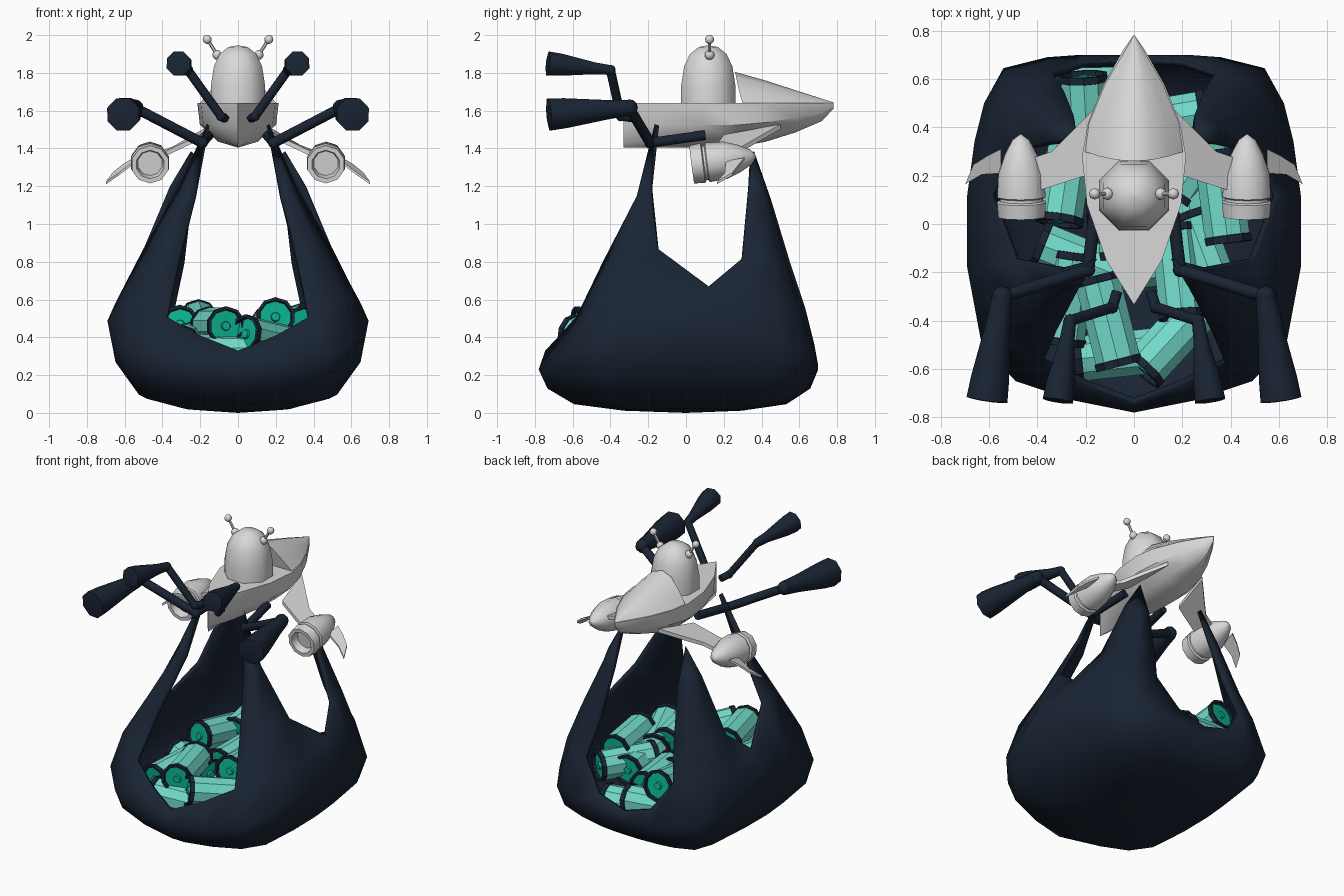
import bpy, bmesh, math
from mathutils import Vector

if "Cube" in bpy.data.objects:
    bpy.data.objects.remove(bpy.data.objects["Cube"])

def material(name, col):
    m = bpy.data.materials.new(name)
    m.diffuse_color = (*col, 1)
    m.use_nodes = True
    m.node_tree.nodes["Principled BSDF"].inputs["Base Color"].default_value = m.diffuse_color
    return m

GREY = material("light grey", (0.69, 0.69, 0.69))
NAVY = material("dark navy", (0.010, 0.018, 0.034))
TEAL = material("pale teal", (0.17, 0.71, 0.60))
GREEN = material("deep green", (0.003, 0.44, 0.28))

def finish(name, bm, mats, smooth=None):
    bmesh.ops.remove_doubles(bm, verts=bm.verts, dist=0.0005)
    bmesh.ops.recalc_face_normals(bm, faces=bm.faces)
    me = bpy.data.meshes.new(name)
    bm.to_mesh(me)
    bm.free()
    for m in mats:
        me.materials.append(m)
    ob = bpy.data.objects.new(name, me)
    bpy.context.collection.objects.link(ob)
    if smooth:
        bpy.ops.object.select_all(action='DESELECT')
        ob.select_set(True)
        bpy.context.view_layer.objects.active = ob
        bpy.ops.object.shade_smooth_by_angle(angle=math.radians(smooth))
    return ob

def loft(name, rings, mats, smooth=None, seg_mats=None, cap_mat=0):
    """Skin closed rings of points; seg_mats picks a slot per ring gap."""
    bm = bmesh.new()
    vs = [[bm.verts.new(p) for p in r] for r in rings]
    n = len(vs[0])
    for k, (a, b) in enumerate(zip(vs, vs[1:])):
        for i in range(n):
            f = bm.faces.new((a[i], a[(i + 1) % n], b[(i + 1) % n], b[i]))
            if seg_mats:
                f.material_index = seg_mats[k]
    for end in (vs[0], vs[-1]):
        bm.faces.new(end).material_index = cap_mat
    bmesh.ops.dissolve_degenerate(bm, edges=bm.edges, dist=0.0004)
    return finish(name, bm, mats, smooth)

def ring(c, axis, r, n):
    q = Vector(axis).to_track_quat('Z', 'Y')
    return [Vector(c) + q @ Vector((r * math.cos(a), r * math.sin(a), 0))
            for a in (2 * math.pi * (i + 0.5) / n for i in range(n))]

def lathe(name, start, axis, prof, n, mats, smooth=None, seg_mats=None, cap_mat=0):
    """Turn a (radius, distance) profile round an axis."""
    d = Vector(axis).normalized()
    return loft(name, [ring(Vector(start) + d * t, d, max(r, 0.001), n) for r, t in prof],
                mats, smooth, seg_mats, cap_mat)

def rod(name, a, b, r0, r1, n, mat, smooth=50):
    d = Vector(b) - Vector(a)
    return lathe(name, a, d, [(r0, 0), (r1, d.length)], n, [mat], smooth)

def ball(name, c, r, mat):
    bm = bmesh.new()
    bmesh.ops.create_uvsphere(bm, u_segments=8, v_segments=6, radius=r)
    bmesh.ops.translate(bm, verts=bm.verts, vec=c)
    return finish(name, bm, [mat], 60)

# hull: V-bottomed boat sections (y, half width, keel height)
T = 1.64
rings = []
for y, w, k in [(-.33, .003, 1.405), (-.15, .115, 1.405), (.08, .195, 1.405), (.28, .215, 1.41),
                (.42, .19, 1.435), (.58, .125, 1.485), (.72, .045, 1.545), (.78, .003, 1.61)]:
    half = [(w, T), (w * .94, k + .5 * (T - k)), (w * .5, k + .12 * (T - k))]
    rings.append([(x, y, z) for x, z in half] + [(0, y, k)] + [(-x, y, z) for x, z in half[::-1]])
loft("hull", rings, [GREY], 35)

# raised rear cowl on the deck, its front edge bowed
rings = []
for y, w, h in [(.26, .205, .165), (.42, .188, .12), (.58, .122, .068), (.78, .003, .004)]:
    half = [(w, T - .003), (w * .7, T + .42 * h), (w * .35, T + .85 * h)]
    bow = .04 if y < .3 else 0
    rings.append([(x, y + bow * (x / w) ** 2, z) for x, z in half] + [(0, y, T + h)]
                 + [(-x, y + bow * (x / w) ** 2, z) for x, z in half[::-1]])
loft("rear_cowl", rings, [GREY], 50)

# domed head
lathe("head_dome", (0, .118, 1.635), (0, 0, 1),
      [(.157, 0), (.155, .10), (.138, .20), (.105, .265), (.055, .302), (0, .311)], 8, [GREY], 50)

for s, side in ((-1, "left"), (1, "right")):
    # antenna
    ball(f"{side}_antenna_base", (s * .11, .125, 1.895), .026, GREY)
    rod(f"{side}_antenna_stem", (s * .11, .125, 1.895), (s * .16, .125, 1.975), .009, .009, 6, GREY)
    ball(f"{side}_antenna_tip", (s * .163, .125, 1.977), .024, GREY)

    # engine pod with recessed intake and a groove behind the lip
    lathe(f"{side}_engine", (s * .465, .03, 1.315), (s * .01, 1, .13),
          [(0, .05), (.066, .05), (.076, 0), (.101, 0), (.106, .06), (.093, .066), (.093, .078),
           (.105, .084), (.099, .18), (.072, .255), (.037, .32), (0, .345)], 10, [GREY], 40)

    # wing from hull to engine, then the swept outer winglet
    def plate(name, pts, h):
        loft(name, [[(s * x, y, z + d) for x, y, z in pts] for d in (-h, h)], [GREY])
    plate(f"{side}_wing", [(.14, .50, 1.515), (.20, .20, 1.46), (.42, .13, 1.355),
                           (.43, .27, 1.365), (.34, .30, 1.40)], .013)
    plate(f"{side}_winglet", [(.55, .31, 1.345), (.55, .21, 1.325), (.63, .205, 1.265),
                              (.698, .165, 1.218), (.665, .245, 1.265), (.61, .28, 1.31)], .007)

    # jointed arms ending in flared barrels
    for lvl, pts, r, r0, r1 in [
            ("upper", [(.07, -.28, 1.56), (.09, -.345, 1.57), (.265, -.40, 1.815), (.315, -.73, 1.85)],
             .024, .028, .068),
            ("lower", [(.155, .10, 1.47), (.19, -.19, 1.43), (.545, -.30, 1.615), (.608, -.725, 1.58)],
             .028, .045, .092)]:
        p = [Vector((s * x, y, z)) for x, y, z in pts]
        for i in (0, 1):
            rod(f"{side}_{lvl}_arm_{i + 1}", p[i], p[i + 1], r, r, 8, NAVY)
        ball(f"{side}_{lvl}_arm_joint", p[1], r * 1.1, NAVY)
        ball(f"{side}_{lvl}_arm_elbow", p[2], r0, NAVY)
        d = p[3] - p[2]
        L = d.length
        lathe(f"{side}_{lvl}_barrel", p[2], d,
              [(r0, 0), (r0 * 1.2, L * .25), (r1 * .93, L * .8), (r1, L), (r1 * .8, L + .004)],
              8, [NAVY], 45)

# sack: columns from front to back, widest point first, then up to the rim or strap tip
F, B = (.165, -.165, 1.53), (.25, .36, 1.385)
half = [
    [(0, -.78, .23), (0, -.745, .33)],
    [(.25, -.73, .25), (.20, -.67, .41)],
    [(.49, -.65, .30), (.38, -.58, .51), (.32, -.44, .80), (.225, -.26, 1.15), F],
    [(.63, -.50, .37), (.57, -.45, .60), (.44, -.37, .85), (.295, -.26, 1.15), F],
    [(.69, -.18, .48), (.63, -.17, .60), (.50, -.15, .87), (.31, -.19, 1.20), F],
    [(.69, .12, .49), (.65, .12, .58), (.60, .12, .67)],
    [(.66, .34, .45), (.61, .32, .60), (.52, .30, .82), (.36, .34, 1.20), B],
    [(.62, .50, .37), (.57, .49, .58), (.48, .46, .82), (.345, .41, 1.15), B],
    [(.54, .645, .31), (.49, .58, .58), (.39, .52, .82), (.31, .44, 1.13), B],
    [(.36, .69, .27), (.34, .63, .56), (.29, .55, .80), (.25, .45, 1.13), B],
    [(.22, .70, .25), (.20, .68, .36)],
    [(0, .70, .23), (0, .69, .30)]]
cols = half + [[(-x, y, z) for x, y, z in c] for c in half[-2:0:-1]]
bm = bmesh.new()
grid = []
for c in cols:
    x, y, z = c[0]
    low = [(x * k, y * k, z * h) for k, h in ((.42, .05), (.76, .2), (.94, .56))]
    grid.append([bm.verts.new(p) for p in low + c])
base = bm.verts.new((0, 0, 0))
for i, a in enumerate(grid):
    b = grid[(i + 1) % len(grid)]
    bm.faces.new((base, b[0], a[0]))
    for j in range(min(len(a), len(b)) - 1):
        bm.faces.new((a[j], b[j], b[j + 1], a[j + 1]))
bmesh.ops.remove_doubles(bm, verts=bm.verts, dist=0.001)
sack = finish("carry_sack", bm, [NAVY], 60)
if min(sack.data.polygons, key=lambda f: f.center.z).normal.z > 0:
    sack.data.flip_normals()
mod = sack.modifiers.new("cloth thickness", 'SOLIDIFY')
mod.thickness = 0.028
mod.offset = -1

# canisters: front cap centre and the point the axis runs towards
L, R = .39, .104
end = [(.001, .006), (.022, .006), (.026, .02), (.084, .02), (.088, 0), (R, 0), (R, .03), (.098, .032)]
prof = end + [(r, L - t) for r, t in end[::-1]]
segs = [2, 2, 2, 1, 1, 1, 1]
spots = [((-.06, -.59, .46), (-.16, -.2, .46)), ((.03, -.61, .42), (.28, -.34, .36)),
         ((-.30, -.50, .36), (-.25, -.12, .38)), ((.20, -.39, .51), (.16, 0, .46)),
         ((.36, -.32, .47), (.22, .05, .42)), ((-.25, -.56, .32), (.12, -.52, .31)),
         ((-.31, .00, .47), (-.25, .40, .41)), ((-.40, -.08, .36), (-.10, -.20, .36)),
         ((.39, -.08, .49), (.34, .30, .48)), ((.24, -.02, .40), (.20, .36, .40)),
         ((-.21, .62, .50), (-.19, .25, .44)), ((.38, .43, .41), (.16, .10, .42)),
         ((-.34, .55, .35), (.05, .56, .32)), ((-.20, -.20, .26), (.20, -.15, .26)),
         ((-.20, .10, .28), (.20, .12, .28)), ((.02, .12, .40), (-.02, .45, .40)),
         ((-.05, -.15, .40), (-.05, .20, .40)), ((.30, .46, .22), (-.05, .40, .22))]
for i, (p, q) in enumerate(spots):
    lathe(f"canister_{i + 1}", p, Vector(q) - Vector(p), prof, 10, [TEAL, NAVY, GREEN],
          None, segs + [0] + segs[::-1], 2)
